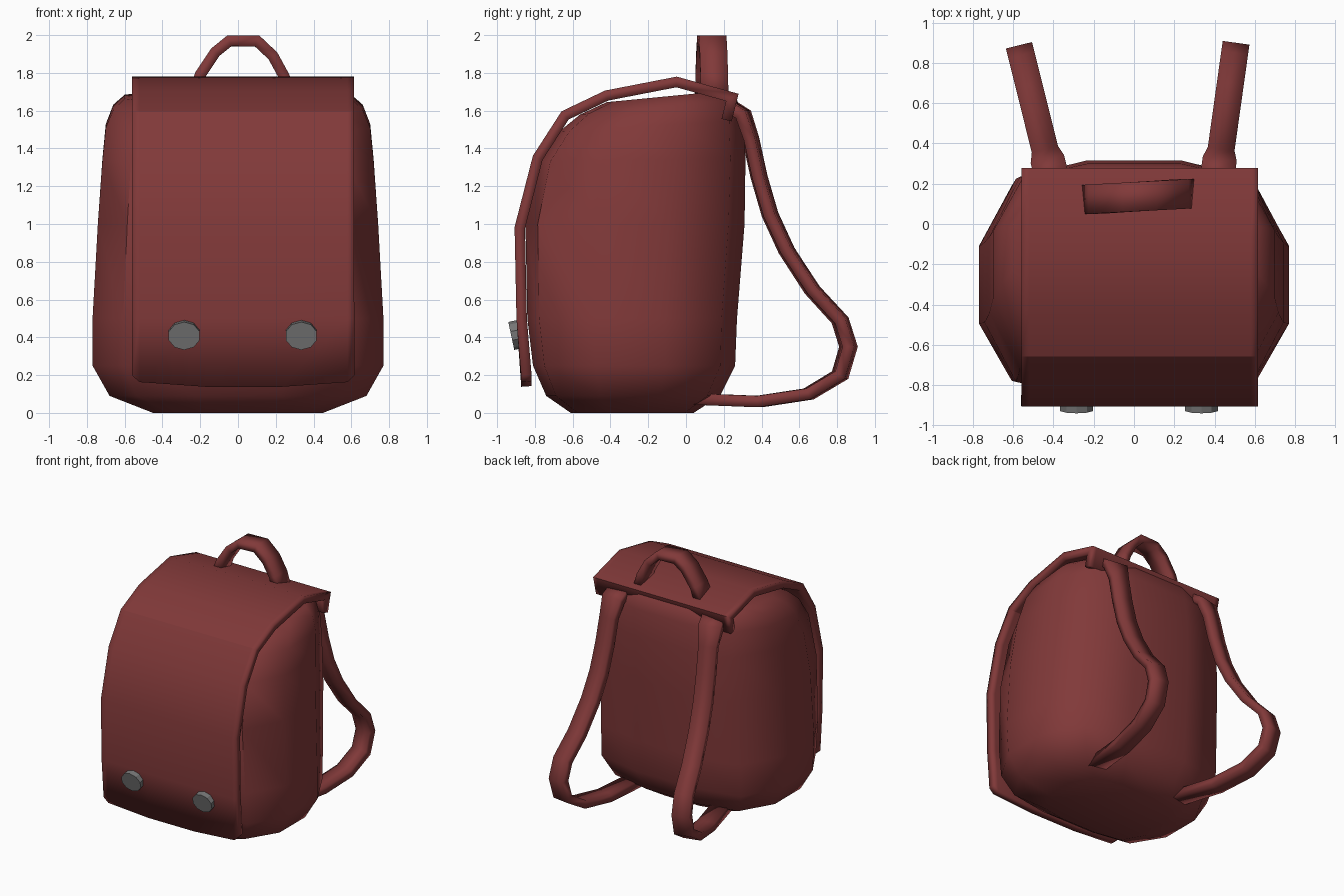
import bpy, bmesh, math
from mathutils import Vector, Matrix

cube = bpy.data.objects.get("Cube")
if cube:
    bpy.data.objects.remove(cube, do_unlink=True)


def material(name, rgb):
    m = bpy.data.materials.new(name)
    m.use_nodes = True
    m.diffuse_color = (*rgb, 1)
    bsdf = m.node_tree.nodes["Principled BSDF"]
    bsdf.inputs["Base Color"].default_value = (*rgb, 1)
    bsdf.inputs["Roughness"].default_value = 0.8
    return m


RED = material("dark red leather", (0.22, 0.041, 0.041))
GREY = material("grey metal", (0.18, 0.18, 0.18))


def finish(name, bm, mat, angle):
    bmesh.ops.recalc_face_normals(bm, faces=bm.faces)
    mesh = bpy.data.meshes.new(name)
    bm.to_mesh(mesh)
    bm.free()
    ob = bpy.data.objects.new(name, mesh)
    bpy.context.collection.objects.link(ob)
    mesh.materials.append(mat)
    bpy.ops.object.select_all(action='DESELECT')
    ob.select_set(True)
    bpy.context.view_layer.objects.active = ob
    bpy.ops.object.shade_smooth_by_angle(angle=math.radians(angle))
    return ob


def bridge(bm, rows, closed):
    """Join neighbouring rows of points with quads."""
    rows = [[bm.verts.new(p) for p in row] for row in rows]
    n = len(rows[0])
    for a, b in zip(rows, rows[1:]):
        for i in range(n if closed else n - 1):
            j = (i + 1) % n
            bm.faces.new((a[i], a[j], b[j], b[i]))
    return rows


def sheet(name, rows, thickness, angle=30):
    """Thick strip of leather through rows of points."""
    bm = bmesh.new()
    bridge(bm, rows, False)
    ob = finish(name, bm, RED, angle)
    mod = ob.modifiers.new("thickness", 'SOLIDIFY')
    mod.thickness = thickness
    mod.offset = 0
    mod.use_even_offset = True
    return ob


# Bag body: twelve-sided rings (height, half width, front y, back y, tilt)
LEVELS = [(0, 0.45, -0.61, 0.04, 0), (0.09, 0.68, -0.74, 0.18, 0),
          (0.25, 0.77, -0.81, 0.26, 0), (0.5, 0.77, -0.84, 0.27, 0),
          (1.0, 0.742, -0.85, 0.31, 0), (1.34, 0.718, -0.78, 0.315, 0.02),
          (1.52, 0.70, -0.67, 0.30, 0.06), (1.62, 0.66, -0.56, 0.27, 0.08),
          (1.675, 0.60, -0.42, 0.20, 0.06)]


def body_ring(z, w, front, back, tilt):
    d = (back - front) / 1.16
    half = [(0.33, back), (0.79, back - 0.085 * d), (1, back - 0.4 * d),
            (1, front + 0.36 * d), (0.79, front + 0.065 * d), (0.33, front)]
    pts = half + [(-x, y) for x, y in reversed(half)]
    mid = (front + back) / 2
    return [(x * w, y, z + tilt * (y - mid) / (back - front)) for x, y in pts]


bm = bmesh.new()
rings = bridge(bm, [body_ring(*lv) for lv in LEVELS], True)
bm.faces.new(rings[0])
bm.faces.new(rings[-1])
finish("bag_body", bm, RED, 50)

# Flap: side profile swept across the width, with a softened lower edge
FLAP = [(-0.87, 0.5), (-0.88, 0.98), (-0.785, 1.35), (-0.64, 1.575),
        (-0.42, 1.68), (-0.05, 1.752), (0.245, 1.67), (0.215, 1.55)]
HEM = [(-0.56, 0.2), (-0.52, 0.165), (-0.17, 0.14),
       (0.23, 0.14), (0.58, 0.165), (0.615, 0.2)]
rows = [[(x, -0.845, z) for x, z in HEM]]
rows += [[(x, y, z) for x, _ in HEM] for y, z in FLAP]
sheet("front_flap", rows, 0.055)

# Carrying handle on top
HANDLE = [(-0.235, 1.69), (-0.20, 1.79), (-0.12, 1.91), (-0.045, 1.97),
          (0.10, 1.97), (0.185, 1.89), (0.245, 1.78), (0.275, 1.68)]
rows = [[(x, 0.135 + 0.06 * x + s * 0.073, z) for s in (-1, 1)]
        for x, z in HANDLE]
sheet("top_handle", rows, 0.058)

# Shoulder straps: one side profile, splayed outwards on each side
STRAP = [(0.22, 1.63), (0.30, 1.58), (0.345, 1.45), (0.39, 1.25),
         (0.45, 1.05), (0.54, 0.86), (0.68, 0.65), (0.83, 0.49),
         (0.875, 0.35), (0.83, 0.20), (0.66, 0.10), (0.39, 0.06),
         (0.0, 0.075)]
for name, x0, turn in (("left_strap", 0.42, -8), ("right_strap", -0.42, 14)):
    spin = Matrix.Rotation(math.radians(turn), 3, 'Z')
    rows = []
    for i, (y, z) in enumerate(STRAP):
        w = 0.085 if i < 2 else 0.067
        rows.append([Vector((x0, 0.28, 0)) + spin @ Vector((s * w, y - 0.28, z))
                     for s in (-1, 1)])
    sheet(name, rows, 0.06)

# Round fasteners near the lower edge of the flap
for name, x in (("left_fastener", 0.335), ("right_fastener", -0.285)):
    bm = bmesh.new()
    place = (Matrix.Translation((x, -0.903, 0.412))
             @ Matrix.Rotation(math.radians(102), 4, 'X')
             @ Matrix.Diagonal((1, 0.88, 1, 1)))
    bmesh.ops.create_cone(bm, cap_ends=True, segments=10, radius1=0.086,
                          radius2=0.086, depth=0.045, matrix=place)
    finish(name, bm, GREY, 30)
